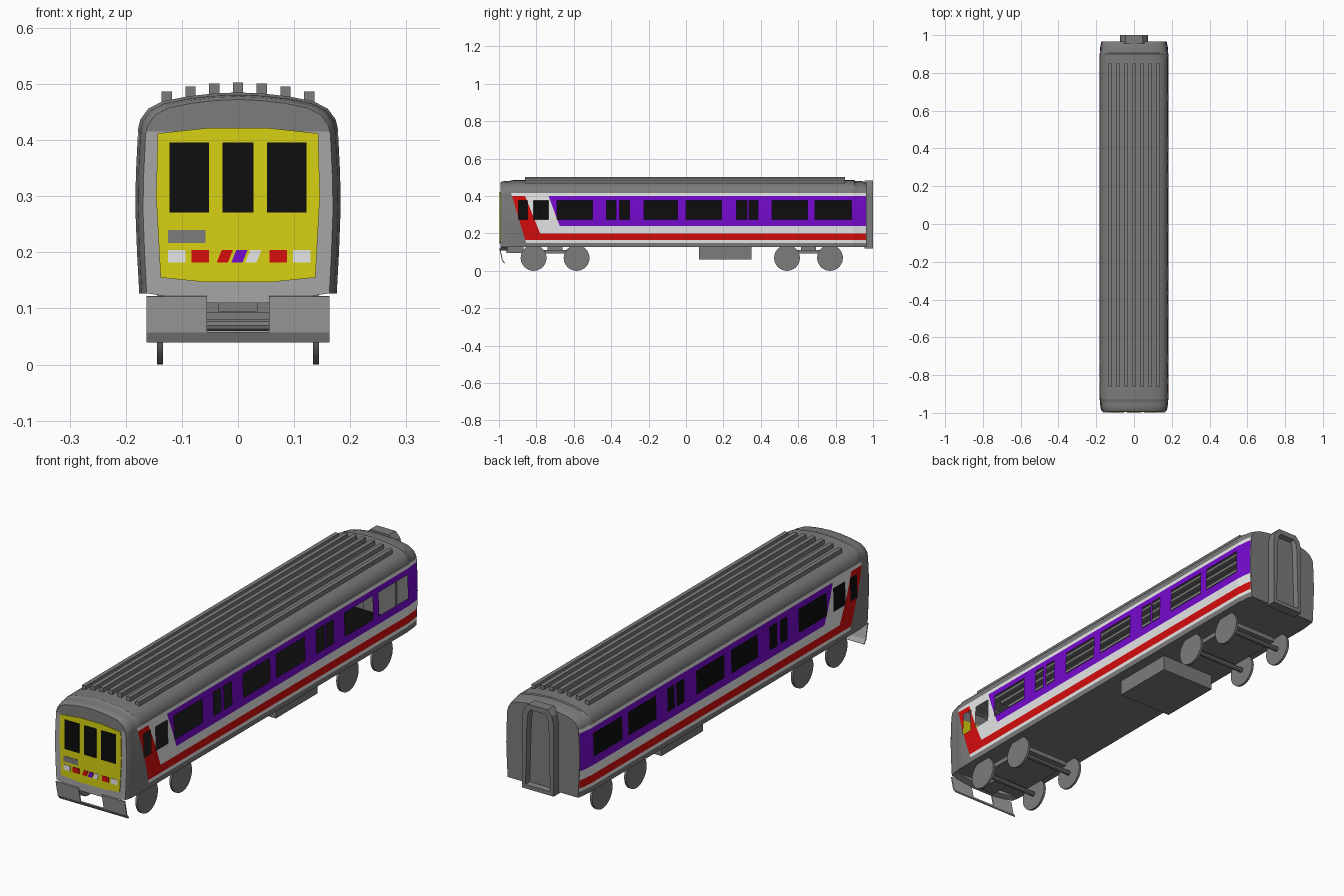
import bpy, bmesh, math
from mathutils import Vector

if "Cube" in bpy.data.objects:
    bpy.data.objects.remove(bpy.data.objects["Cube"])

def material(name, r, g, b):
    m = bpy.data.materials.new(name)
    m.diffuse_color = (r, g, b, 1)
    m.use_nodes = True
    m.node_tree.nodes["Principled BSDF"].inputs["Base Color"].default_value = m.diffuse_color
    return m

GREY = material("grey", 0.2, 0.2, 0.2)
LIGHT = material("light_grey", 0.38, 0.38, 0.38)
WHITE = material("white", 0.8, 0.8, 0.8)
RED = material("red", 0.68, 0.004, 0.004)
PURPLE = material("purple", 0.18, 0.003, 0.62)
YELLOW = material("yellow", 0.68, 0.64, 0.006)
BLACK = material("black", 0.004, 0.004, 0.004)
MATS = [GREY, LIGHT, WHITE, RED, PURPLE, YELLOW, BLACK]

def finish(name, bm, mats, smooth=False):
    me = bpy.data.meshes.new(name)
    bm.to_mesh(me)
    bm.free()
    ob = bpy.data.objects.new(name, me)
    bpy.context.collection.objects.link(ob)
    for m in mats:
        me.materials.append(m)
    if smooth:
        bpy.ops.object.select_all(action='DESELECT')
        ob.select_set(True)
        bpy.context.view_layer.objects.active = ob
        bpy.ops.object.shade_smooth_by_angle(angle=math.radians(35))
    return ob

def prism(name, pts, y0, y1, mat):
    """Extrude an x-z outline from y0 to y1."""
    bm = bmesh.new()
    f = bm.faces.new([bm.verts.new((x, y0, z)) for x, z in pts])
    r = bmesh.ops.extrude_face_region(bm, geom=[f])
    for v in r['geom']:
        if isinstance(v, bmesh.types.BMVert):
            v.co.y = y1
    bmesh.ops.recalc_face_normals(bm, faces=bm.faces)
    return finish(name, bm, [mat])

def box(name, x0, x1, y0, y1, z0, z1, mat):
    return prism(name, [(x0, z0), (x1, z0), (x1, z1), (x0, z1)], y0, y1, mat)

def cylinder(name, x, y, z, r, depth, mat, n):
    bm = bmesh.new()
    bmesh.ops.create_cone(bm, cap_ends=True, segments=n, radius1=r, radius2=r, depth=depth)
    for v in bm.verts:
        v.co = Vector((v.co.z + x, v.co.y + y, v.co.x + z))
    bmesh.ops.recalc_face_normals(bm, faces=bm.faces)
    return finish(name, bm, [mat], True)

# --- body shell: one cross-section lofted along y -------------------------
half = [(0.176, 0.127), (0.180, 0.2), (0.183, 0.28), (0.182, 0.34), (0.178, 0.42),
        (0.174, 0.437), (0.160, 0.456), (0.135, 0.469), (0.09, 0.478), (0.045, 0.483)]
profile = half + [(0, 0.485)] + [(-x, z) for x, z in reversed(half)]
stations = [(-0.993, 0.925, 0.965), (-0.985, 0.95, 0.98), (-0.965, 0.975, 0.988), (-0.932, 0.99, 0.992),
            (-0.928, 1, 1), (0.9, 1, 1), (0.904, 0.99, 0.99), (0.94, 0.975, 0.985), (0.966, 0.945, 0.965)]
WINDOWS = [(-0.895, -0.848), (-0.815, -0.735), (-0.69, -0.5), (-0.425, -0.375), (-0.355, -0.303),
           (-0.225, -0.045), (0, 0.19), (0.27, 0.325), (0.337, 0.385), (0.46, 0.65), (0.69, 0.885)]
WZ = (0.275, 0.375)
# slanted livery edges: y at z = 0.40, and y gain per unit drop
SLANTS = [(-0.93, 0.3), (-0.86, 0.4), (-0.735, 0.375)]

bm = bmesh.new()
rings = [[bm.verts.new((x * s, y, 0.127 + (z - 0.127) * t)) for x, z in profile] for y, s, t in stations]
n = len(profile)
for a, b in zip(rings, rings[1:]):
    for i in range(n):
        j = (i + 1) % n
        bm.faces.new((a[i], a[j], b[j], b[i]))
bm.faces.new(rings[0])
bm.faces.new(rings[-1])
bmesh.ops.recalc_face_normals(bm, faces=bm.faces)

def cut(co, no):
    bmesh.ops.bisect_plane(bm, geom=bm.verts[:] + bm.edges[:] + bm.faces[:], dist=1e-5,
                           plane_co=co, plane_no=no)

for z in (0.15, 0.165, 0.2, 0.24, WZ[0], WZ[1], 0.4, 0.415):
    cut((0, 0, z), (0, 0, 1))
for y in [e for w in WINDOWS for e in w] + [0.962]:
    cut((0, y, 0), (0, 1, 0))
for y, k in SLANTS:
    cut((0, y, 0.4), (0, 1, k))

def livery(c, nrm):
    y, z = c.y, c.z
    if nrm.y < -0.9 and z < 0.415:
        return LIGHT
    if abs(nrm.x) < 0.5 or z < 0.15 or z > 0.416 or y > 0.962:
        return GREY
    if WZ[0] < z < WZ[1] and any(a < y < b for a, b in WINDOWS):
        return BLACK
    e = [y0 + (0.4 - z) * k for y0, k in SLANTS]
    if y < e[0]:
        return GREY
    if z > 0.4 or z < 0.165:
        return WHITE
    if y < e[1] or z < 0.2:
        return RED
    return WHITE if z < 0.24 or y < e[2] else PURPLE

openings = []
for f in bm.faces:
    c = f.calc_center_median()
    m = livery(c, f.normal)
    f.material_index = MATS.index(m)
    if m is BLACK and c.x > 0:       # right-hand windows are open
        openings.append(f)
bmesh.ops.delete(bm, geom=openings, context='FACES')
finish("body_shell", bm, MATS, True)
box("inner_floor", -0.168, 0.168, -0.97, 0.95, 0.131, 0.135, BLACK)

# --- roof ribs ------------------------------------------------------------
for i in range(-3, 4):
    x = i * 0.0423
    top = 0.503 - x * x
    box("roof_rib", x - 0.009, x + 0.009, -0.86, 0.85, top - 0.03, top, GREY)

# --- cab front ------------------------------------------------------------
prism("front_skirt", [(-0.163, 0.135), (-0.163, 0.127), (-0.05, 0.11), (0.05, 0.11),
                      (0.163, 0.127), (0.163, 0.135)], -0.993, -0.955, LIGHT)
prism("front_panel", [(-0.138, 0.155), (-0.06, 0.147), (0.06, 0.147), (0.138, 0.155), (0.146, 0.3),
                      (0.143, 0.412), (0.05, 0.422), (-0.05, 0.422), (-0.143, 0.412), (-0.146, 0.3)],
      -0.996, -0.99, YELLOW)

def plate(name, x0, x1, z0, z1, mat, lean=0):
    prism(name, [(x0, z0), (x1, z0), (x1 + lean, z1), (x0 + lean, z1)], -0.998, -0.992, mat)

for x0, x1 in ((-0.122, -0.052), (-0.028, 0.028), (0.052, 0.122)):
    plate("cab_window", x0, x1, 0.271, 0.396, BLACK)
plate("front_plate", -0.125, -0.058, 0.217, 0.24, GREY)
for x0, mat in ((-0.125, WHITE), (-0.083, RED), (0.056, RED), (0.098, WHITE)):
    plate("lamp", x0, x0 + 0.031, 0.182, 0.204, mat)
for x0, mat in ((-0.038, RED), (-0.012, PURPLE), (0.013, WHITE)):
    plate("slanted_stripe", x0, x0 + 0.02, 0.182, 0.204, mat, 0.009)

# --- rail guard with a central opening ------------------------------------
bm = bmesh.new()
xs = (-0.163, -0.055, 0.055, 0.163)
rows = ((-0.996, 0.122), (-0.982, 0.058), (-0.97, 0.041))
grid = [[bm.verts.new((x, y, z)) for x in xs] for y, z in rows]
for r in range(2):
    for c in range(3):
        if (r, c) != (0, 1):
            bm.faces.new((grid[r][c], grid[r + 1][c], grid[r + 1][c + 1], grid[r][c + 1]))
guard = finish("rail_guard", bm, [LIGHT])
mod = guard.modifiers.new("thickness", 'SOLIDIFY')
mod.thickness = 0.005
mod.offset = 0
box("coupler", -0.035, 0.035, -0.96, -0.87, 0.095, 0.128, GREY)

# --- rear gangway with recessed door --------------------------------------
bm = bmesh.new()
pts = [(-0.075, 0.12), (0.075, 0.12), (0.075, 0.42), (0.066, 0.46), (0.045, 0.483),
       (-0.045, 0.483), (-0.066, 0.46), (-0.075, 0.42)]
f = bm.faces.new([bm.verts.new((x, 0.955, z)) for x, z in pts])
r = bmesh.ops.extrude_face_region(bm, geom=[f])
end = next(g for g in r['geom'] if isinstance(g, bmesh.types.BMFace))
for v in end.verts:
    v.co.y = 1.0
bmesh.ops.recalc_face_normals(bm, faces=bm.faces)
bmesh.ops.inset_region(bm, faces=[end], thickness=0.024)
bmesh.ops.inset_region(bm, faces=[end], thickness=0.006, depth=-0.022)
finish("gangway", bm, [GREY])

# --- bogies and underfloor ------------------------------------------------
for yc in (-0.7, 0.655):
    box("bogie_frame", -0.11, 0.11, yc - 0.125, yc + 0.125, 0.092, 0.112, GREY)
    box("bogie_bolster", -0.05, 0.05, yc - 0.04, yc + 0.04, 0.11, 0.13, GREY)
    for dy in (-0.115, 0.115):
        cylinder("axle", 0, yc + dy, 0.07, 0.011, 0.27, GREY, 10)
        for x in (-0.139, 0.139):
            cylinder("wheel", x, yc + dy, 0.069, 0.069, 0.01, GREY, 32)
box("underfloor_box", -0.13, 0.13, 0.07, 0.35, 0.06, 0.13, GREY)
